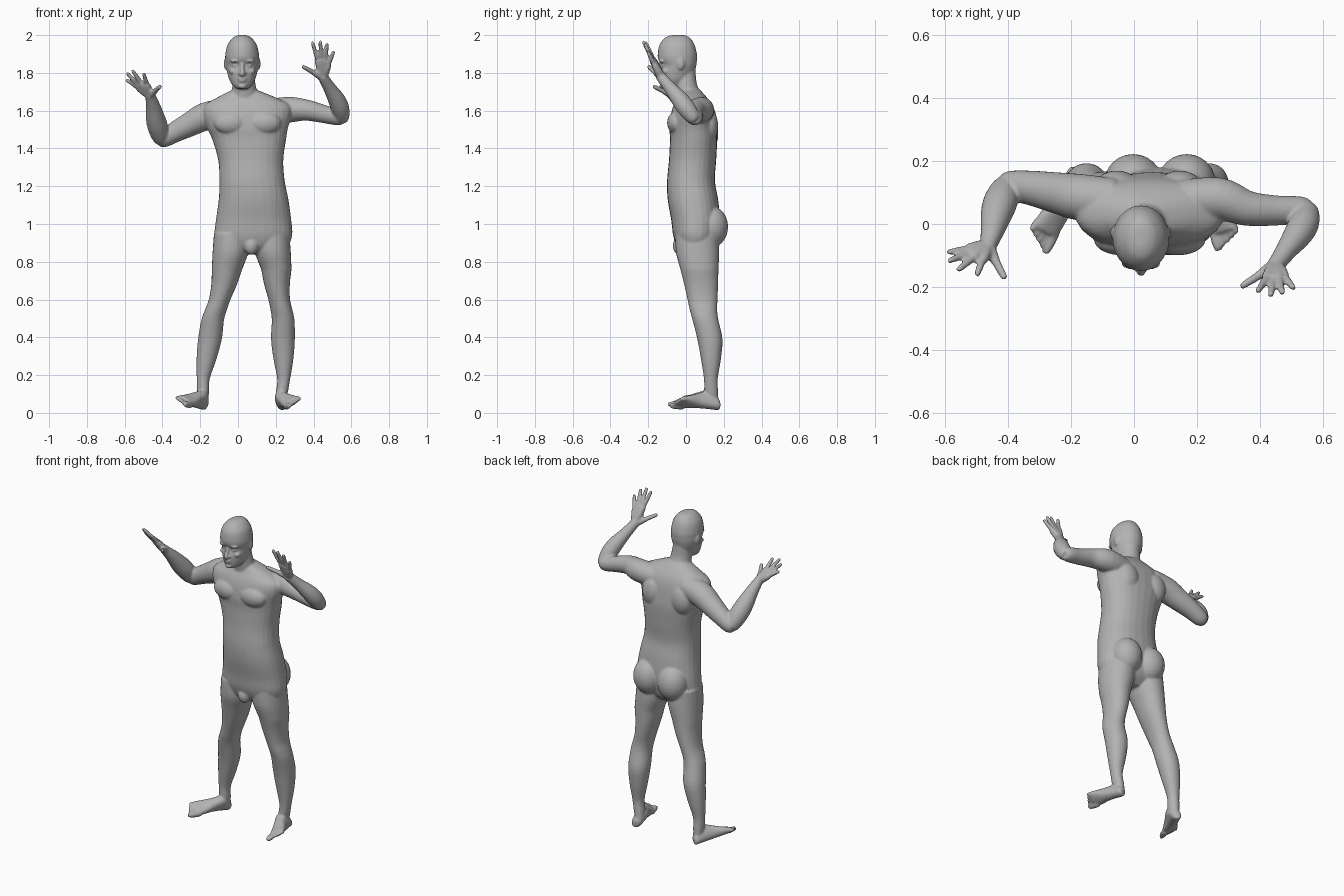
import bpy, bmesh, math
from mathutils import Vector, Matrix

default = bpy.data.objects.get("Cube")
if default:
    bpy.data.objects.remove(default, do_unlink=True)

skin = bpy.data.materials.new("grey skin")
skin.use_nodes = True
GREY = (0.45, 0.45, 0.45, 1)
skin.diffuse_color = GREY
skin.node_tree.nodes["Principled BSDF"].inputs["Base Color"].default_value = GREY

SIDES = 28
MID = 0.0725        # x of the pelvis centre line
FACE = 0.022        # x of the face centre line
bm = bmesh.new()


def refine(rows, steps=4):
    """Insert Catmull-Rom rows between the given rows."""
    rows = [Vector(r) for r in rows]
    out = []
    for i in range(len(rows) - 1):
        a, b, c, d = (rows[min(max(i + k, 0), len(rows) - 1)] for k in (-1, 0, 1, 2))
        for s in range(steps):
            t = s / steps
            out.append(b + (c - a) * t / 2 + (a * 2 - b * 5 + c * 4 - d) * t**2 / 2
                       + (b * 3 - a - c * 3 + d) * t**3 / 2)
    return out + [rows[-1]]


def skin_rings(rings):
    """Bridge rings of points into a closed shell."""
    loops = [[bm.verts.new(p) for p in ring] for ring in rings]
    for a, b in zip(loops, loops[1:]):
        for i in range(len(a)):
            j = (i + 1) % len(a)
            bm.faces.new((a[i], a[j], b[j], b[i]))
    bm.faces.new(loops[0][::-1])
    bm.faces.new(loops[-1])


def oval(power=1.0):
    for i in range(SIDES):
        a = math.tau * i / SIDES
        c, s = math.cos(a), math.sin(a)
        yield (math.copysign(abs(c) ** power, c), math.copysign(abs(s) ** power, s))


def stack(rows, power=0.88):
    """Level slices given as z, left x, right x, front y, back y."""
    skin_rings([[((x0 + x1) / 2 + (x1 - x0) / 2 * c, (y0 + y1) / 2 + (y1 - y0) / 2 * s, z)
                 for c, s in oval(power)] for z, x0, x1, y0, y1 in rows])


def tube(rows, steps=4):
    """Round limb through points given as x, y, z, radius."""
    rows = refine(rows, steps)
    rings = []
    for i, row in enumerate(rows):
        way = rows[min(i + 1, len(rows) - 1)].to_3d() - rows[max(i - 1, 0)].to_3d()
        turn = way.to_track_quat('Z', 'Y')
        rings.append([row.to_3d() + turn @ Vector((c, s, 0)) * row[3] for c, s in oval()])
    skin_rings(rings)


def blob(centre, size):
    matrix = Matrix.Translation(centre) @ Matrix.Diagonal((*size, 1))
    bmesh.ops.create_uvsphere(bm, u_segments=24, v_segments=14, radius=1, matrix=matrix)


def pair(middle, offset, centre, size):
    for side in (-1, 1):
        blob((middle + side * offset, *centre), size)


def torso():
    stack(refine([
        (1.71, -.03, .10, -.03, .075), (1.67, -.11, .20, -.045, .11),
        (1.63, -.175, .275, -.065, .135), (1.58, -.185, .285, -.08, .15),
        (1.51, -.165, .265, -.088, .16), (1.45, -.137, .255, -.085, .165),
        (1.34, -.105, .24, -.09, .16), (1.23, -.098, .247, -.10, .153),
        (1.13, -.102, .267, -.097, .17), (1.02, -.117, .282, -.078, .18),
        (.94, -.125, .287, -.068, .17), (.88, -.11, .26, -.045, .15),
        (.84, -.04, .19, 0, .11)]))
    pair(.05, .088, (-.05, 1.535), (.09, .05, .062))      # chest muscles
    pair(.045, .10, (.12, 1.52), (.07, .05, .09))         # shoulder blades
    pair(MID + .01, .085, (.133, .985), (.092, .09, .11))  # buttocks
    blob((.07, -.035, .885), (.038, .035, .048))          # groin


def leg(side):
    rows = []
    for z, inner, outer, y0, y1 in refine([
            (.95, .01, .2, -.055, .17), (.85, .018, .207, -.053, .175),
            (.76, .05, .211, -.03, .172), (.68, .078, .214, -.01, .17),
            (.6, .112, .227, .008, .167), (.545, .132, .248, .02, .165),
            (.49, .147, .267, .035, .172), (.39, .158, .284, .06, .193),
            (.28, .188, .292, .08, .184), (.18, .222, .291, .095, .168),
            (.11, .226, .289, .097, .17), (.06, .23, .283, .11, .172)]):
        # the left leg stands closer to the middle
        shift = .15 * max(0, .76 - z) if side > 0 else 0
        xs = sorted(MID + side * (v - shift) for v in (inner, outer))
        rows.append((z, *xs, y0, y1))
    stack(rows, 0.95)


def foot(heel, toe, side):
    """Foot from heel to toe, rolled so the outer edge is raised."""
    heel, toe = Vector(heel), Vector(toe)
    ahead = (toe - heel).normalized()
    level = ahead.cross(Vector((0, 0, 1))).normalized()
    if level.x * side < 0:
        level = -level
    out = (Matrix.Rotation(math.radians(-side * 32), 3, 'Y') @ level).normalized()
    up = out.cross(ahead)
    up = up if up.z > 0 else -up
    length = (toe - heel).length
    rings = []
    for t, wide, tall in refine([(0, .016, .045), (.06, .029, .065), (.25, .034, .1),
                                 (.45, .037, .08), (.65, .046, .052), (.82, .049, .035)]):
        middle = heel + ahead * t * length + up * tall / 2
        rings.append([middle + out * wide * c + up * tall / 2 * s for c, s in oval(.85)])
    skin_rings(rings)
    for i in range(5):
        across = out * (i - 2) * .0205
        root = heel + ahead * length * .74 + across * .9 + up * .015
        tip = heel + ahead * length * (1.02 - .035 * i) + across + up * .012
        r = .0165 if i == 0 else .011
        tube([(*root, r), (*root.lerp(tip, .6), r), (*tip, r * .65)])


def hand(wrist, tips):
    """Fingers spread from the wrist; the thumb comes last."""
    wrist = Vector(wrist)
    for i, tip in enumerate(tips):
        tip = Vector(tip)
        thumb = i == 4
        knuckle = wrist.lerp(tip, .5)
        palm, finger = (.016, .0125) if thumb else (.0185, .0115)
        tube([(*wrist, .022), (*wrist.lerp(tip, .25), palm + .003), (*knuckle, palm - .002)])
        tube([(*wrist.lerp(tip, .4), finger), (*knuckle, finger + .001),
              (*wrist.lerp(tip, .75), finger), (*wrist.lerp(tip, .96), finger - .002),
              (*tip, .006)])


def right_arm():
    tube([(-.06, .075, 1.595, .07), (-.17, .085, 1.57, .074), (-.25, .1, 1.53, .065),
          (-.33, .115, 1.488, .055), (-.395, .122, 1.452, .047), (-.42, .12, 1.445, .035)])
    tube([(-.395, .128, 1.435, .03), (-.408, .11, 1.46, .046), (-.425, .07, 1.515, .054),
          (-.438, .03, 1.565, .05), (-.45, -.02, 1.625, .038), (-.463, -.065, 1.675, .028),
          (-.468, -.078, 1.69, .027)])
    hand((-.466, -.07, 1.68), [(-.593, -.09, 1.765), (-.59, -.118, 1.8),
         (-.56, -.147, 1.815), (-.5, -.163, 1.8), (-.41, -.175, 1.73)])


def left_arm():
    tube([(.15, .075, 1.595, .065), (.27, .08, 1.605, .068), (.36, .05, 1.603, .056),
          (.45, .043, 1.583, .048), (.53, .045, 1.565, .043), (.56, .045, 1.56, .032)])
    tube([(.553, .052, 1.548, .028), (.55, .035, 1.568, .04), (.54, 0, 1.615, .048),
          (.52, -.035, 1.662, .045), (.485, -.083, 1.72, .034), (.455, -.125, 1.77, .028),
          (.447, -.135, 1.785, .027)])
    hand((.45, -.13, 1.775), [(.508, -.205, 1.915), (.472, -.22, 1.957),
         (.435, -.228, 1.97), (.393, -.215, 1.965), (.34, -.2, 1.835)])


def head():
    stack([(z, FACE - w, FACE + w, y0, y1) for z, w, y0, y1 in refine([
        (2, .02, -.075, -.01), (1.987, .048, -.11, .02), (1.95, .077, -.14, .045),
        (1.9, .089, -.15, .058), (1.87, .09, -.147, .058), (1.84, .087, -.131, .055),
        (1.8, .079, -.138, .045), (1.76, .067, -.137, .02), (1.73, .048, -.132, -.02),
        (1.715, .03, -.12, -.05)])], 1)
    # neck
    stack(refine([(1.82, -.03, .08, -.06, .05), (1.74, -.03, .093, -.058, .058),
                  (1.68, -.036, .105, -.05, .085), (1.62, -.05, .12, -.04, .1)]), 1)
    tube([(FACE, -.132, 1.85, .009), (FACE, -.148, 1.815, .011), (FACE, -.155, 1.797, .013),
          (FACE, -.142, 1.787, .01)])                              # nose
    pair(FACE, .013, (-.143, 1.796), (.009, .011, .008))           # nostrils
    pair(FACE, .036, (-.128, 1.862), (.028, .016, .008))           # brows
    pair(FACE, .035, (-.117, 1.838), (.016, .013, .009))           # eyes
    pair(FACE, .047, (-.107, 1.808), (.022, .02, .016))            # cheekbones
    blob((FACE, -.138, 1.77), (.024, .010, .0055))                 # upper lip
    blob((FACE, -.137, 1.757), (.02, .010, .0055))                 # lower lip
    blob((FACE, -.127, 1.73), (.022, .014, .014))                  # chin
    pair(FACE, .089, (-.028, 1.848), (.008, .019, .031))           # ears


torso()
for side in (-1, 1):
    leg(side)
foot((-.19, .178, .018), (-.318, -.068, .055), -1)
foot((.245, .18, .018), (.308, -.07, .048), 1)
right_arm()
left_arm()
head()

# Fuse all parts into one continuous skin
bmesh.ops.recalc_face_normals(bm, faces=bm.faces)
mesh = bpy.data.meshes.new("body")
bm.to_mesh(mesh)
bm.free()
mesh.materials.append(skin)
body = bpy.data.objects.new("body", mesh)
bpy.context.collection.objects.link(body)
fuse = body.modifiers.new("fuse", 'REMESH')
fuse.mode = 'VOXEL'
fuse.voxel_size = 0.0062
fuse.use_smooth_shade = True
soften = body.modifiers.new("soften", 'SMOOTH')
soften.factor = 0.5
soften.iterations = 4
